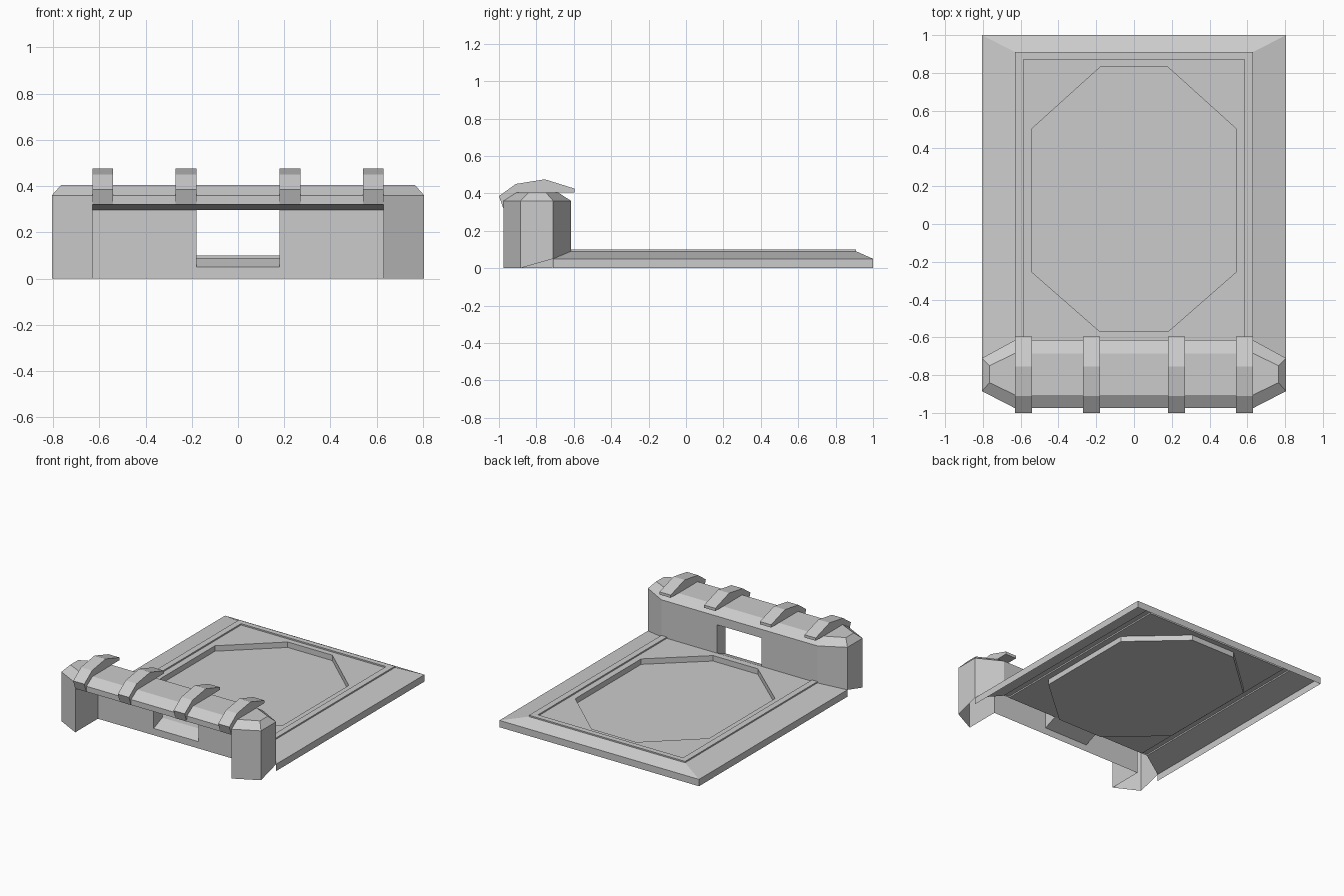
import bpy, bmesh
from mathutils import Vector

if "Cube" in bpy.data.objects:
    bpy.data.objects.remove(bpy.data.objects["Cube"])


def build(name, faces):
    """Make an open shell from (points, outward direction) pairs."""
    bm = bmesh.new()
    for pts, out in faces:
        f = bm.faces.new([bm.verts.new(p) for p in pts])
        f.normal_update()
        if f.normal.dot(Vector(out)) < 0:
            f.normal_flip()
    bmesh.ops.remove_doubles(bm, verts=bm.verts, dist=1e-4)
    me = bpy.data.meshes.new(name)
    bm.to_mesh(me)
    bm.free()
    ob = bpy.data.objects.new(name, me)
    bpy.context.collection.objects.link(ob)
    return ob


def bridge(a, b):
    """Quads between two open or closed point paths."""
    return [[a[i], a[i + 1], b[i + 1], b[i]] for i in range(len(a) - 1)]


UP, FRONT, BACK = (0, 0, 1), (0, -1, 0), (0, 1, 0)
WALL, REAR = -.715, -.615      # front and rear planes of the thin wall


def u_path(x, y, z, start):
    return [(x, start, z), (x, y, z), (-x, y, z), (-x, start, z)]


# Platform: skirt, bevelled border, raised rim, open underneath
bottom, edge = u_path(.805, 1, 0, -.71), u_path(.805, 1, .05, -.71)
slope = u_path(.63, .91, .09, REAR)
rim_out = u_path(.63, .91, .10, REAR)
rim_in = u_path(.585, .87, .10, REAR)
plate = u_path(.585, .87, .09, REAR)
sides = [(1, 0, 0), BACK, (-1, 0, 0)]
platform = list(zip(bridge(bottom, edge), sides))
platform += [(q, UP) for q in bridge(edge, slope)]
platform += list(zip(bridge(slope, rim_out), sides))
platform += [(q, UP) for q in bridge(rim_out, rim_in)]
platform += [(q, [-c for c in d]) for q, d in zip(bridge(rim_in, plate), sides)]

# Deck around the sunken octagon
oct_xy = [(.18, .83), (.54, .505), (.54, -.255), (.18, -.57)]
for s in (1, -1):
    top = [(s * x, y, .09) for x, y in oct_xy]
    low = [(s * x, y, .05) for x, y in oct_xy]
    platform += [(q, (-s, 0, 0)) for q in bridge(top, low)]
    X = s * .585
    platform += [(p, UP) for p in (
        [top[0], top[1], (X, .87, .09)],
        [top[1], top[2], (X, REAR, .09), (X, .87, .09)],
        [top[2], top[3], (X, REAR, .09)])]
for i, y, out in ((0, .87, FRONT), (3, REAR, BACK)):
    x, oy = oct_xy[i]
    platform.append(([(-x, oy, .09), (x, oy, .09), (.585, y, .09), (-.585, y, .09)], UP))
    platform.append(([(-x, oy, .09), (x, oy, .09), (x, oy, .05), (-x, oy, .05)], out))
platform.append(([(x, y, .05) for x, y in oct_xy]
                 + [(-x, y, .05) for x, y in reversed(oct_xy)], UP))
build("platform", platform)

# Housing: chamfered roof over two legs and a thin wall
plan = [(.63, -.975), (.805, -.885), (.805, -.71), (.63, REAR)]
roof = [(.63, -.905), (.765, -.84), (.765, -.75), (.63, -.685)]
plan += [(-x, y) for x, y in reversed(plan)]
roof += [(-x, y) for x, y in reversed(roof)]
eave = [(x, y, .36) for x, y in plan]
ridge = [(x, y, .405) for x, y in roof]
housing = [(q, UP) for q in bridge(eave + eave[:1], ridge + ridge[:1])]
housing.append((ridge, UP))
HEAD = .297                    # top of the opening
for s in (1, -1):
    ring = [(s * x, y) for x, y in plan[:4]]
    base = [0, 0, .05, .09]
    foot = [(x, y, b) for (x, y), b in zip(ring, base)]
    head = [(x, y, .36) for x, y in ring]
    housing += list(zip(bridge(foot, head), [(s, -1, 0), (s, 0, 0), (s, 1, 0)]))
    L, O = s * .63, s * .18
    # Inner leg face, then the wall panels and the jamb of the opening
    housing.append(([(L, -.975, 0), (L, WALL, 0), (L, WALL, HEAD), (L, -.975, .32)], (-s, 0, 0)))
    housing.append(([(L, WALL, 0), (O, WALL, 0), (O, WALL, HEAD), (L, WALL, HEAD)], FRONT))
    housing.append(([(L, REAR, .09), (O, REAR, .09), (O, REAR, HEAD), (L, REAR, HEAD)], BACK))
    housing.append(([(O, WALL, .05), (O, REAR, .09), (O, REAR, HEAD), (O, WALL, HEAD)], (-s, 0, 0)))


def strip(x, y0, z0, y1, z1, out):
    housing.append(([(-x, y0, z0), (x, y0, z0), (x, y1, z1), (-x, y1, z1)], out))


strip(.63, -.975, .32, -.975, .36, FRONT)      # fascia
strip(.63, -.975, .32, WALL, HEAD, (0, 0, -1))  # underside
strip(.63, REAR, HEAD, REAR, .36, BACK)        # rear lintel
strip(.18, WALL, HEAD, REAR, HEAD, (0, 0, -1))  # opening ceiling
strip(.18, WALL, 0, WALL, .05, FRONT)          # sill
strip(.18, WALL, .05, REAR, .09, UP)           # ramp
build("housing", housing)

# Four angular straps hooked over the roof
profile = [(-.977, .32), (-1, .385), (-.91, .45), (-.755, .475), (-.595, .425),
           (-.595, .405), (-.685, .405), (-.905, .405), (-.975, .36)]
for n, cx in enumerate((-.585, -.225, .225, .585)):
    bm = bmesh.new()
    f = bm.faces.new([bm.verts.new((cx - .045, y, z)) for y, z in profile])
    ext = bmesh.ops.extrude_face_region(bm, geom=[f], use_keep_orig=True)
    moved = [v for v in ext["geom"] if isinstance(v, bmesh.types.BMVert)]
    bmesh.ops.translate(bm, verts=moved, vec=(.09, 0, 0))
    bmesh.ops.recalc_face_normals(bm, faces=bm.faces)
    me = bpy.data.meshes.new("roof_strap")
    bm.to_mesh(me)
    bm.free()
    bpy.context.collection.objects.link(bpy.data.objects.new(f"roof_strap_{n + 1}", me))
